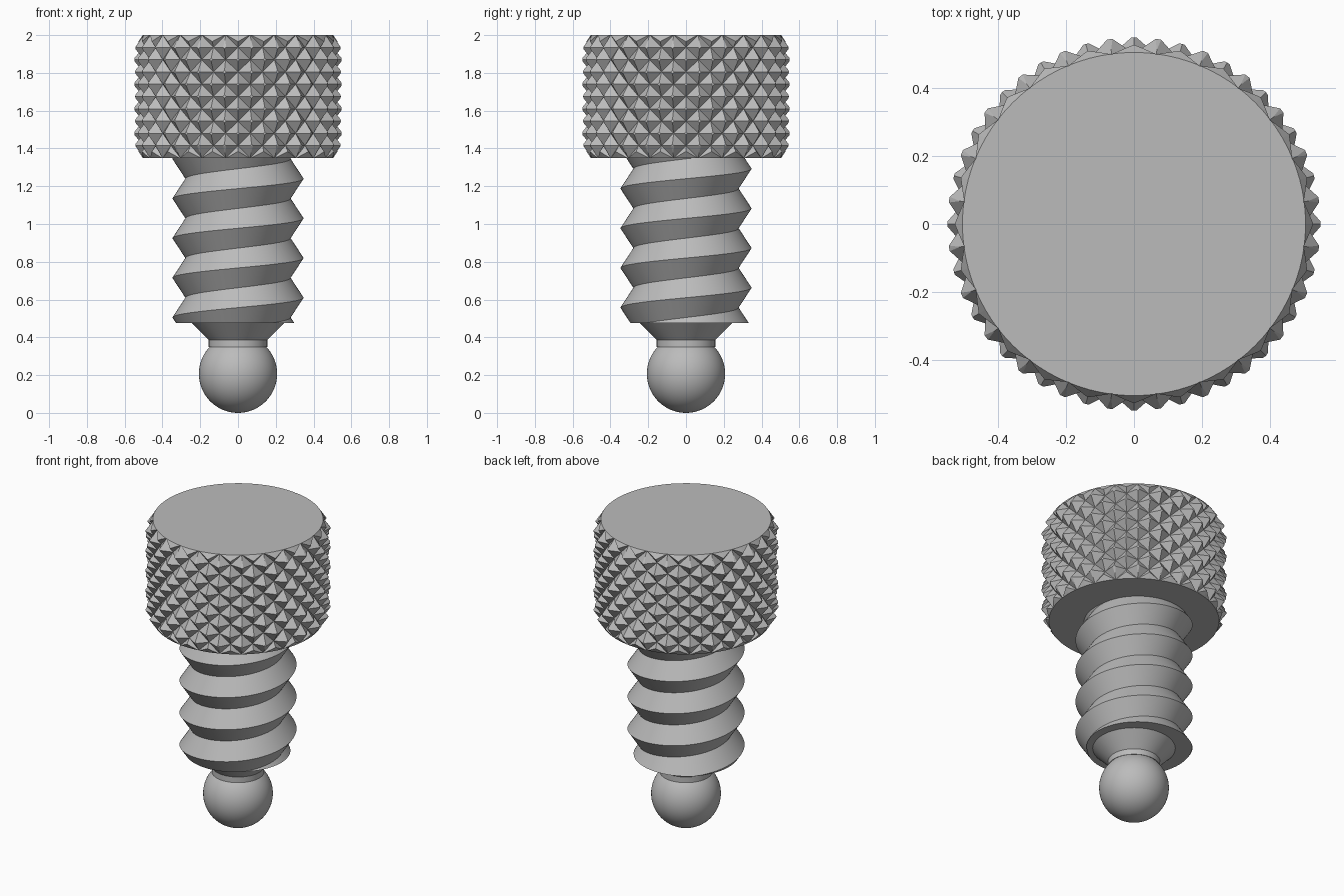
import bpy, bmesh
from math import sin, cos, pi, radians

cube = bpy.data.objects.get("Cube")
if cube:
    bpy.data.objects.remove(cube, do_unlink=True)

# One plain grey for the whole thumbscrew
GREY = (0.5, 0.5, 0.5, 1)
grey = bpy.data.materials.new("plain grey")
grey.use_nodes = True
grey.diffuse_color = GREY
grey.node_tree.nodes["Principled BSDF"].inputs["Base Color"].default_value = GREY


def polar(r, angle, z):
    return (r * cos(angle), r * sin(angle), z)


def finish(bm, name, smooth=True):
    bmesh.ops.remove_doubles(bm, verts=bm.verts, dist=1e-5)
    bmesh.ops.recalc_face_normals(bm, faces=bm.faces)
    mesh = bpy.data.meshes.new(name)
    bm.to_mesh(mesh)
    bm.free()
    mesh.materials.append(grey)
    if smooth:
        mesh.shade_smooth()
        mesh.set_sharp_from_angle(angle=radians(30))
    obj = bpy.data.objects.new(name, mesh)
    bpy.context.collection.objects.link(obj)
    return obj


def lathe(name, profile, sides, smooth=True):
    """Turn an (r, z) profile around z and cap its open ends."""
    bm = bmesh.new()
    rings = [[bm.verts.new(polar(r, 2 * pi * i / sides, z)) for i in range(sides)]
             for r, z in profile]
    for low, high in zip(rings, rings[1:]):
        for i in range(sides):
            j = (i + 1) % sides
            bm.faces.new((low[i], low[j], high[j], high[i]))
    for ring, (r, z) in ((rings[0], profile[0]), (rings[-1], profile[-1])):
        if r > 0:
            bm.faces.new(ring)
    return finish(bm, name, smooth)


# Ball tip, neck and flare
BALL = 0.207
neck_angle = 0.77 * pi
profile = [(BALL * sin(neck_angle * k / 30), BALL - BALL * cos(neck_angle * k / 30))
           for k in range(30)]
profile[0] = (0, 0)
profile += [(0.155, 0.348), (0.155, 0.385), (0.245, 0.477), (0.245, 0.5)]
lathe("ball_tip", profile, 64)

# Screw thread: one welded helical surface, trimmed flat at both ends
PITCH, SIDES, ROWS = 0.21, 72, 16
BOTTOM, TOP = 0.477, 1.37
bm = bmesh.new()
grid = []
for row in range(ROWS + 2):
    r = 0.347 if row % 2 == 0 else 0.278
    grid.append([bm.verts.new(polar(r, 2 * pi * i / SIDES,
                                    -0.02 + PITCH * (i / SIDES + row / 2)))
                 for i in range(SIDES)])
for row in range(ROWS - 1):
    for i in range(SIDES):
        if i < SIDES - 1:
            right = grid[row][i + 1], grid[row + 1][i + 1]
        else:
            right = grid[row + 2][0], grid[row + 3][0]
        bm.faces.new((grid[row][i], right[0], right[1], grid[row + 1][i]))
for z, direction in ((BOTTOM, -1), (TOP, 1)):
    cut = bmesh.ops.bisect_plane(
        bm, geom=bm.verts[:] + bm.edges[:] + bm.faces[:], dist=1e-6,
        plane_co=(0, 0, z), plane_no=(0, 0, direction), clear_outer=True)
    rim = [e for e in cut["geom_cut"] if isinstance(e, bmesh.types.BMEdge)]
    bmesh.ops.edgeloop_fill(bm, edges=rim)
finish(bm, "screw_thread")

# Knurled head: staggered four-sided pyramids around a cylinder
HEAD_LOW, HEAD_HIGH = 1.35, 2.0
VALLEY, PEAK, COLS = 0.502, 0.555, 48
STEP = (HEAD_HIGH - HEAD_LOW) / 10
bm = bmesh.new()
rings = []
for row in range(-1, 12):
    rings.append([bm.verts.new(polar(VALLEY if (row + c) % 2 else PEAK,
                                     2 * pi * c / COLS, HEAD_LOW + STEP * row))
                  for c in range(COLS)])
for k, (low, high) in enumerate(zip(rings, rings[1:])):
    for c in range(COLS):
        d = (c + 1) % COLS
        a, b, e, f = low[c], low[d], high[d], high[c]
        if (k + c) % 2:   # peaks at a and e, ridge valley b-f
            bm.faces.new((a, b, f))
            bm.faces.new((b, e, f))
        else:
            bm.faces.new((a, b, e))
            bm.faces.new((a, e, f))
bm.faces.new(rings[0])
bm.faces.new(rings[-1])
head = finish(bm, "knurled_head", smooth=False)

# Trim the head to its length, with chamfered ends and blunted peaks
RIM, BODY, CHAMFER = 0.5045, 0.548, 0.065
cutter = lathe("head_trim", [(RIM, HEAD_LOW), (BODY, HEAD_LOW + CHAMFER),
                             (BODY, HEAD_HIGH - CHAMFER), (RIM, HEAD_HIGH)],
               96, smooth=False)
cutter.hide_render = True
trim = head.modifiers.new("trim", "BOOLEAN")
trim.operation = "INTERSECT"
trim.solver = "EXACT"
trim.object = cutter
bpy.context.view_layer.update()
trimmed = bpy.data.meshes.new_from_object(
    head.evaluated_get(bpy.context.evaluated_depsgraph_get()))
head.modifiers.clear()
head.data = trimmed
bpy.data.objects.remove(cutter, do_unlink=True)
